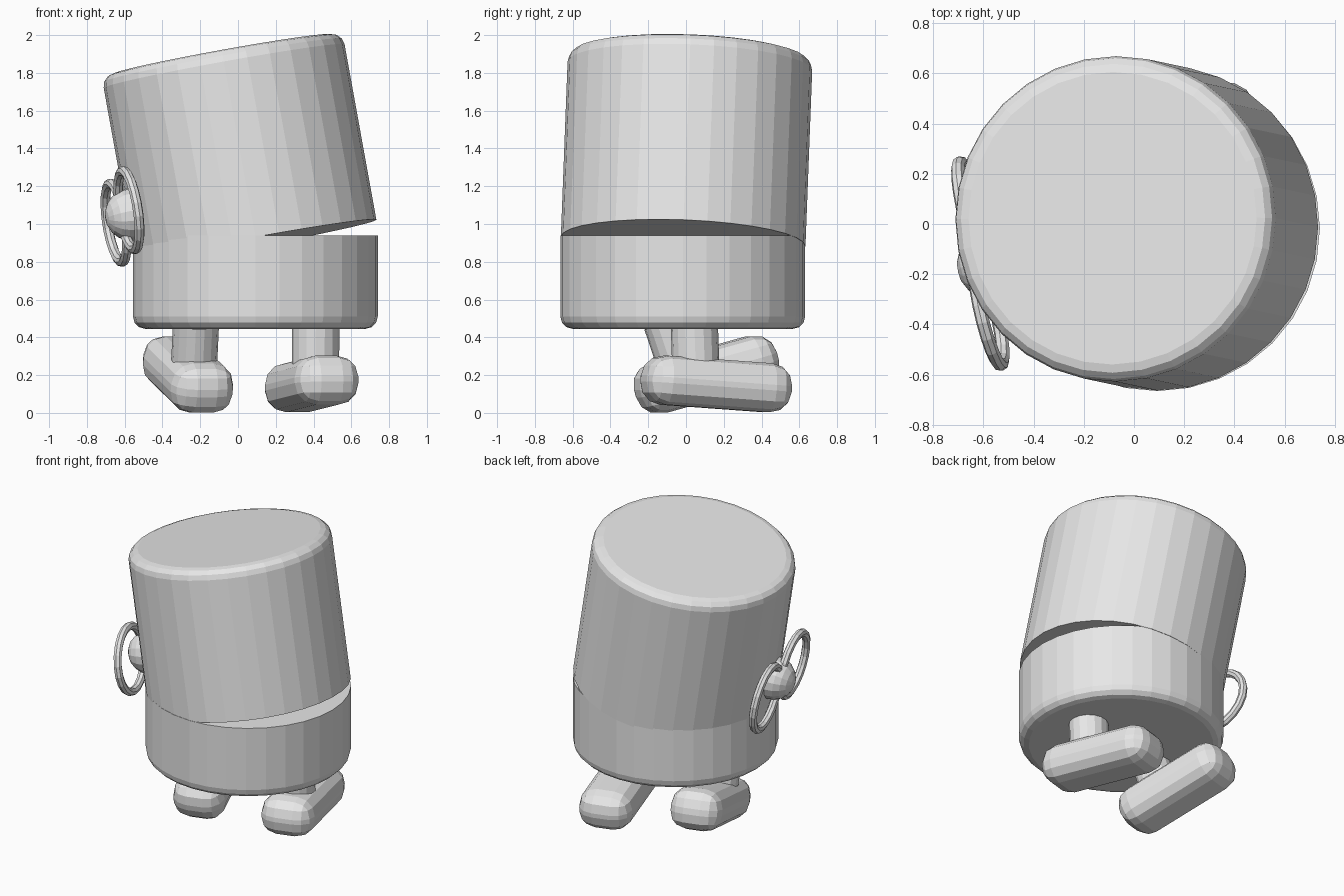
import bpy, bmesh
from math import radians
from mathutils import Matrix, Vector, Euler

if "Cube" in bpy.data.objects:
    bpy.data.objects.remove(bpy.data.objects["Cube"], do_unlink=True)

grey = bpy.data.materials.new("plain grey")
grey.use_nodes = True
grey.diffuse_color = (0.8, 0.8, 0.8, 1)
grey.node_tree.nodes["Principled BSDF"].inputs["Base Color"].default_value = (0.8, 0.8, 0.8, 1)


def finish(name, bm, matrix):
    """Turn a bmesh into a flat shaded object placed by a matrix."""
    mesh = bpy.data.meshes.new(name)
    bm.to_mesh(mesh)
    bm.free()
    mesh.materials.append(grey)
    obj = bpy.data.objects.new(name, mesh)
    obj.matrix_world = matrix
    bpy.context.collection.objects.link(obj)
    return obj


def drum(name, start, end, radius, sides, round_end=0.0):
    """Capped cylinder between two points, with an optional rounded rim at the end."""
    start, end = Vector(start), Vector(end)
    axis = end - start
    length = axis.length
    bm = bmesh.new()
    bmesh.ops.create_cone(bm, cap_ends=True, segments=sides, radius1=radius,
                          radius2=radius, depth=length,
                          matrix=Matrix.Translation((0, 0, length / 2)))
    if round_end:
        rim = [e for e in bm.edges if all(v.co.z > length - 0.001 for v in e.verts)]
        bmesh.ops.bevel(bm, geom=rim, offset=round_end, segments=3, profile=0.5,
                        affect='EDGES')
    turn = Vector((0, 0, 1)).rotation_difference(axis)
    return finish(name, bm, Matrix.Translation(start) @ turn.to_matrix().to_4x4())


def foot(name, centre, size, pitch, yaw):
    """Long box with heavily rounded edges."""
    bm = bmesh.new()
    bmesh.ops.create_cube(bm, size=1)
    bmesh.ops.scale(bm, vec=size, verts=bm.verts)
    bmesh.ops.bevel(bm, geom=bm.edges[:], offset=0.115, segments=3, profile=0.5,
                    affect='EDGES')
    turn = Euler((radians(pitch), 0, radians(yaw))).to_matrix().to_4x4()
    return finish(name, bm, Matrix.Translation(centre) @ turn)


# Body: lower drum with a rounded bottom, and a tilted lid opening at the left
drum("lower_body", (0.092, -0.017, 0.94), (0.092, -0.017, 0.445), 0.648, 32, 0.065)
drum("upper_body", (0.095, -0.015, 0.907), (-0.085, 0.023, 1.90), 0.648, 32, 0.065)

# Legs and feet
drum("right_leg", (-0.235, -0.01, 0.2), (-0.222, -0.105, 0.48), 0.122, 16)
drum("left_leg", (0.41, 0.055, 0.15), (0.412, 0.043, 0.5), 0.125, 16)
foot("right_foot", (-0.265, 0.108, 0.203), (0.34, 0.78, 0.27), 15, 16)
foot("left_foot", (0.39, 0.16, 0.153), (0.35, 0.8, 0.26), -4, 16)

# Goggles: two rings in one plane beside the body
across = Vector((0.2, -0.96, 0.17)).normalized()
up = Vector((-0.18, 0.13, 0.97))
up = (up - across * up.dot(across)).normalized()
out = across.cross(up)
frame = Matrix((across, up, out)).transposed().to_4x4()
rings = {"back_goggle_ring": (-0.645, 0.04, 1.007),
         "front_goggle_ring": (-0.578, -0.355, 1.073)}
for name, centre in rings.items():
    bpy.ops.mesh.primitive_torus_add(major_segments=20, minor_segments=8,
                                     major_radius=0.21, minor_radius=0.027)
    ring = bpy.context.object
    ring.name = name
    ring.data.materials.append(grey)
    ring.matrix_world = Matrix.Translation(centre) @ frame

# Nose: a ball between the rings, its pole pointing outward
ball = bmesh.new()
bmesh.ops.create_uvsphere(ball, u_segments=16, v_segments=10, radius=0.14)
finish("nose", ball, Matrix.Translation((-0.565, -0.16, 1.05)) @ frame)
